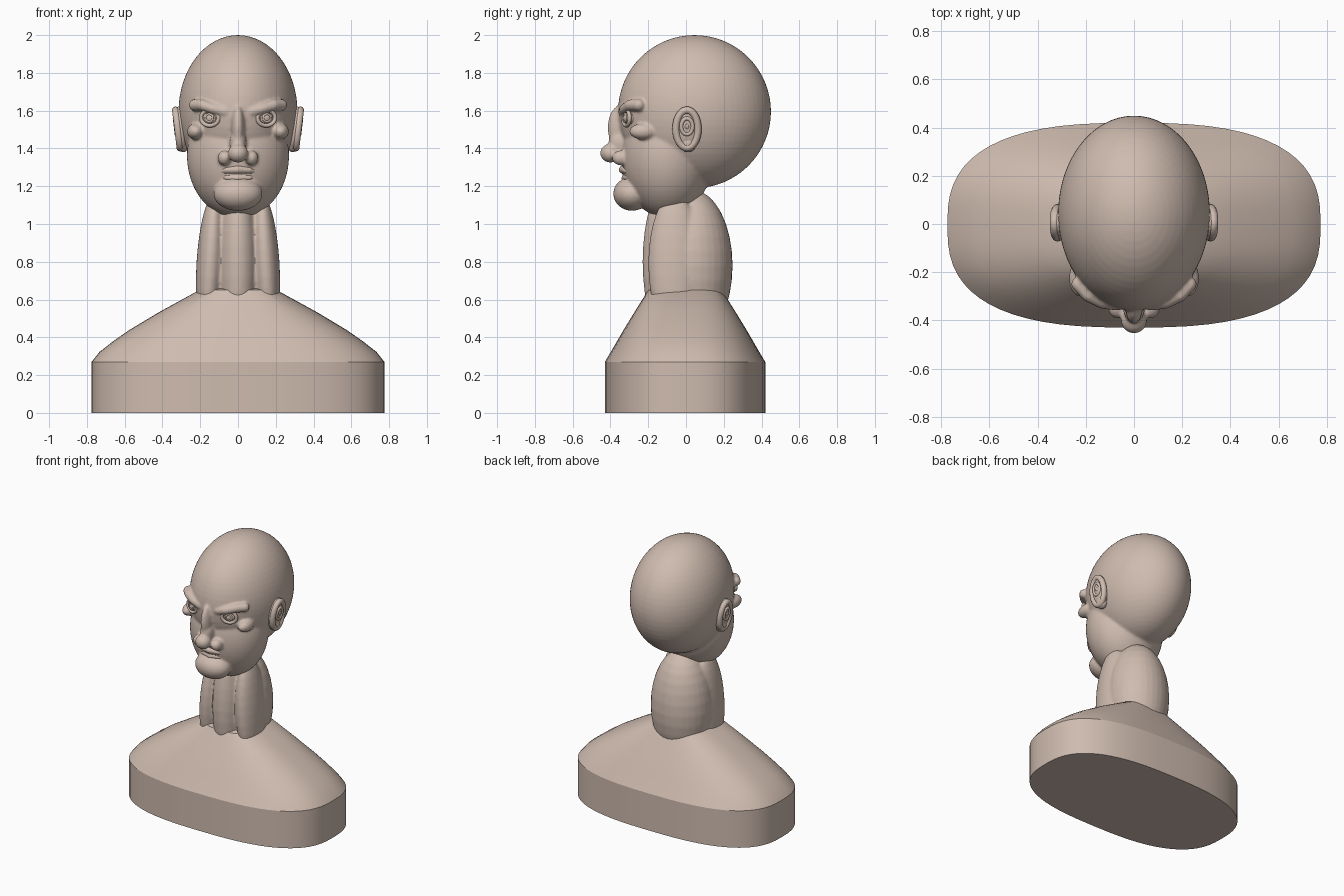
import bpy, bmesh, math
from mathutils import Matrix, Vector, Euler

cube = bpy.data.objects.get("Cube")
if cube:
    bpy.data.objects.remove(cube, do_unlink=True)

clay = bpy.data.materials.new("warm clay")
clay.use_nodes = True
COLOUR = (0.62, 0.50, 0.43, 1)
clay.diffuse_color = COLOUR
clay.node_tree.nodes["Principled BSDF"].inputs["Base Color"].default_value = COLOUR


def finish(name, bm, voxel=0, relax=0, angle=180):
    """Turn a bmesh into a smooth object, optionally fused into one skin."""
    bmesh.ops.recalc_face_normals(bm, faces=bm.faces)
    mesh = bpy.data.meshes.new(name)
    bm.to_mesh(mesh)
    bm.free()
    mesh.materials.append(clay)
    ob = bpy.data.objects.new(name, mesh)
    bpy.context.collection.objects.link(ob)
    bpy.ops.object.select_all(action='DESELECT')
    ob.select_set(True)
    bpy.context.view_layer.objects.active = ob
    bpy.ops.object.shade_smooth_by_angle(angle=math.radians(angle))
    if voxel:
        fuse = ob.modifiers.new("fuse", 'REMESH')
        fuse.mode = 'VOXEL'
        fuse.voxel_size = voxel
        fuse.use_smooth_shade = True
        soft = ob.modifiers.new("soften", 'SMOOTH')
        soft.factor = 0.5
        soft.iterations = relax
    return ob


def ball(bm, centre, radii, turn=(0, 0, 0), seg=32):
    m = Matrix.Translation(centre) @ Euler(turn).to_matrix().to_4x4() @ Matrix.Diagonal((*radii, 1))
    bmesh.ops.create_uvsphere(bm, u_segments=seg, v_segments=seg // 2, radius=1, matrix=m)


def pair(bm, centre, radii, turn=(0, 0, 0)):
    """A ball and its mirror image across x = 0."""
    for s in (1, -1):
        ball(bm, (s * centre[0], *centre[1:]), radii, (turn[0], s * turn[1], s * turn[2]))


def chain(bm, points, r0, r1, sides=(1, -1), steps=10):
    """Soft tapering roll made of closely spaced balls."""
    for s in sides:
        for a, b in zip(points, points[1:]):
            for i in range(steps + 1):
                p = Vector(a).lerp(Vector(b), i / steps)
                t = (points.index(a) + i / steps) / (len(points) - 1)
                r = r0 + (r1 - r0) * t
                ball(bm, (s * p.x, p.y, p.z), (r, r, r), seg=12)


def ring(bm, centre, rx, ry, tube, matrix, n=32, k=10):
    """Oval ring lying in the local xy plane."""
    grid = []
    for i in range(n):
        a = math.tau * i / n
        row = []
        for j in range(k):
            b = math.tau * j / k
            w = tube * math.cos(b)
            v = Vector(((rx + w) * math.cos(a), (ry + w) * math.sin(a), tube * math.sin(b)))
            row.append(bm.verts.new(Vector(centre) + matrix @ v))
        grid.append(row)
    for i in range(n):
        for j in range(k):
            i2, j2 = (i + 1) % n, (j + 1) % k
            bm.faces.new((grid[i][j], grid[i2][j], grid[i2][j2], grid[i][j2]))


# Shoulder base: oval sections from the floor up to the neck
bm = bmesh.new()
N = 64
sections = [(0, .775, .425), (.27, .775, .425), (.323, .733, .393), (.38, .66, .36),
            (.44, .574, .325), (.535, .415, .267), (.65, .205, .195), (.67, .12, .12)]
rows = []
for z, hx, hy in sections:
    row = []
    for i in range(N):
        c, s = math.cos(math.tau * i / N), math.sin(math.tau * i / N)
        e = 2 / 2.7
        row.append(bm.verts.new((math.copysign(abs(c) ** e, c) * hx,
                                 math.copysign(abs(s) ** e, s) * hy - .005, z)))
    rows.append(row)
for a, b in zip(rows, rows[1:]):
    for i in range(N):
        bm.faces.new((a[i], a[(i + 1) % N], b[(i + 1) % N], b[i]))
bm.faces.new(rows[0])
bm.faces.new(rows[-1])
finish("shoulder_base", bm, angle=28)

# Neck: core, throat and the two side muscles
bm = bmesh.new()
ball(bm, (0, .035, .78), (.215, .212, .40))
ball(bm, (0, -.09, .80), (.105, .14, .42))
pair(bm, (.145, -.06, .79), (.075, .14, .37), (0, -.06, 0))
finish("neck", bm, voxel=.01, relax=2)

# Head: skull, face, chin, cheekbones, brows and nose fused together
bm = bmesh.new()
ball(bm, (0, .045, 1.595), (.315, .405, .405), seg=64)
ball(bm, (0, -.10, 1.36), (.27, .24, .33), seg=64)
ball(bm, (0, -.285, 1.16), (.13, .1, .09))
pair(bm, (.225, -.225, 1.49), (.045, .075, .043))
chain(bm, [(.07, -.335, 1.595), (.13, -.325, 1.61), (.19, -.295, 1.63), (.23, -.25, 1.63)], .026, .032)
ball(bm, (0, -.345, 1.51), (.036, .07, .12))
ball(bm, (0, -.35, 1.43), (.045, .06, .07))
ball(bm, (0, -.40, 1.375), (.054, .054, .05))
pair(bm, (.072, -.345, 1.35), (.036, .046, .04))
finish("head", bm, voxel=.009, relax=3)

# Lips: two rolls with a narrow slit between them
bm = bmesh.new()
upper = [(0, -.335, 1.288), (.06, -.322, 1.285), (.125, -.277, 1.27)]
lower = [(0, -.325, 1.243), (.06, -.313, 1.245), (.115, -.278, 1.254)]
chain(bm, upper, .022, .012)
chain(bm, lower, .018, .010)
finish("lips", bm, voxel=.006, relax=4)

# Eyes: ball with an oval lid and an iris ring
for side, s in (("left", 1), ("right", -1)):
    bm = bmesh.new()
    c = Vector((s * .138, -.285, 1.562))
    face_out = Matrix.Rotation(s * .35, 3, 'Z') @ Matrix.Rotation(math.pi / 2, 3, 'X')
    out = face_out @ Vector((0, 0, 1))
    ball(bm, c, (.048, .048, .042))
    ring(bm, c + out * .033, .05, .041, .011, face_out)
    ring(bm, c + out * .041, .02, .02, .006, face_out)
    finish(side + "_eye", bm)

    # Ears: flat oval shell with a raised rim and inner folds
    bm = bmesh.new()
    c = Vector((s * .302, .005, 1.505))
    ear_out = Matrix.Rotation(s * .12, 3, 'Y') @ Matrix.Rotation(s * math.pi / 2, 3, 'Y')
    out = ear_out @ Vector((0, 0, 1))
    ball(bm, c, (.032, .074, .118), (0, s * .12, 0))
    ring(bm, c + out * .016, .1, .058, .02, ear_out)
    ring(bm, c + out * .028 + Vector((0, 0, .015)), .042, .03, .011, ear_out)
    ball(bm, c + out * .024 + Vector((0, 0, .015)), (.014, .014, .018), seg=16)
    ball(bm, c + Vector((-s * .012, .005, -.08)), (.035, .045, .045), seg=16)
    finish(side + "_ear", bm)
